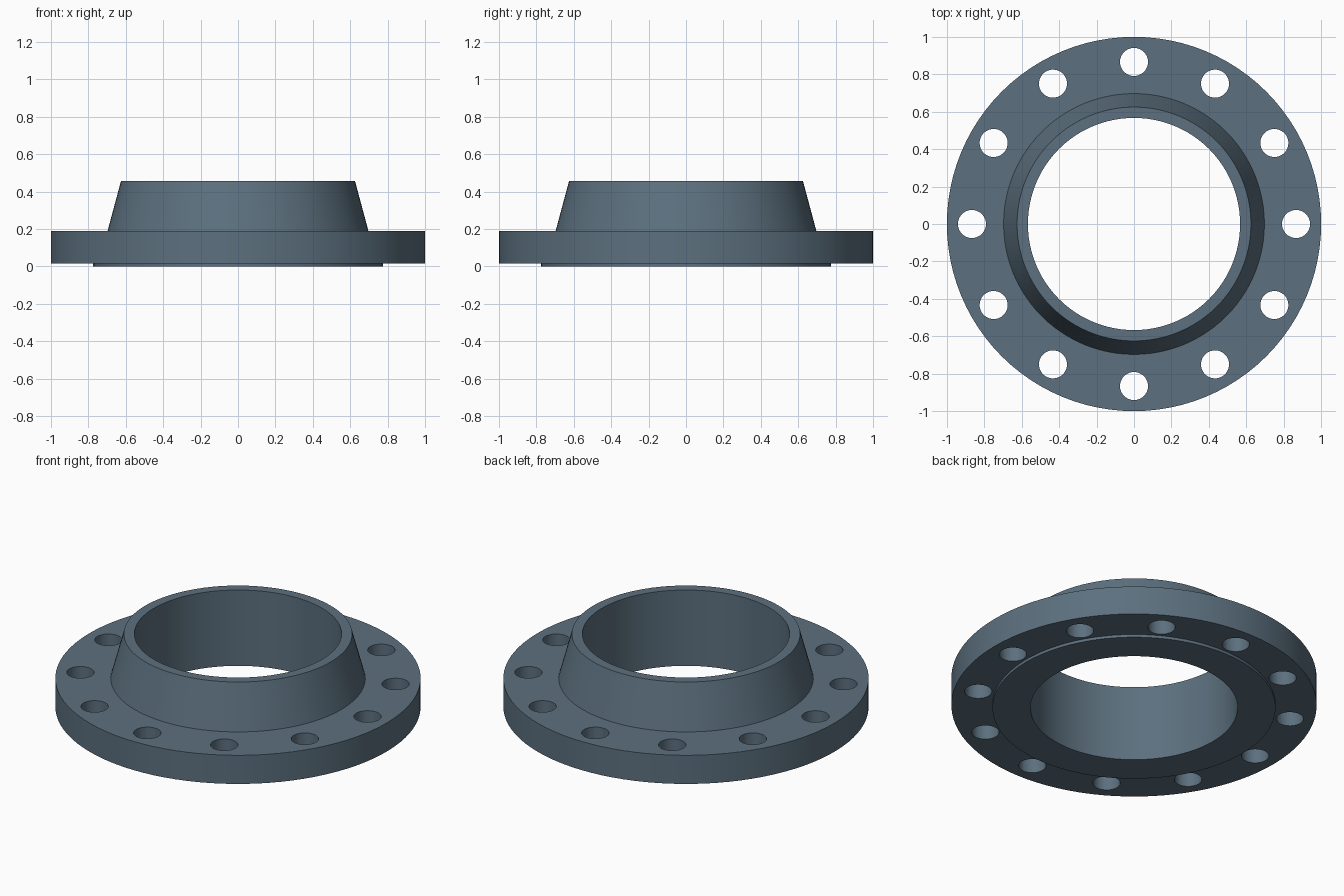
import bpy, bmesh, math
from mathutils import Matrix

if "Cube" in bpy.data.objects:
    bpy.data.objects.remove(bpy.data.objects["Cube"])

SEG = 96
HOLES = 12


def add_object(name, bm):
    bmesh.ops.recalc_face_normals(bm, faces=bm.faces)
    mesh = bpy.data.meshes.new(name)
    bm.to_mesh(mesh)
    bm.free()
    obj = bpy.data.objects.new(name, mesh)
    bpy.context.collection.objects.link(obj)
    return obj


def lathe(name, profile):
    """Revolve a closed (radius, z) profile about the z axis."""
    bm = bmesh.new()
    rings = []
    for i in range(SEG):
        a = 2 * math.pi * i / SEG
        rings.append([bm.verts.new((r * math.cos(a), r * math.sin(a), z)) for r, z in profile])
    n = len(profile)
    for i in range(SEG):
        a, b = rings[i], rings[(i + 1) % SEG]
        for j in range(n):
            k = (j + 1) % n
            bm.faces.new((a[j], b[j], b[k], a[k]))
    return add_object(name, bm)


# Flange body: raised face, bolting disc, tapered neck and through bore
flange = lathe("weld_neck_flange", [
    (0.567, 0.0), (0.775, 0.0), (0.775, 0.017), (1.0, 0.017),
    (1.0, 0.19), (0.697, 0.19), (0.625, 0.458), (0.567, 0.458)])

# Ring of bolt hole cutters
bm = bmesh.new()
for i in range(HOLES):
    place = Matrix.Rotation(2 * math.pi * i / HOLES, 4, 'Z') @ Matrix.Translation((0.866, 0, 0.1))
    bmesh.ops.create_cone(bm, cap_ends=True, segments=32, radius1=0.075,
                          radius2=0.075, depth=0.4, matrix=place)
cutter = add_object("bolt_hole_cutter", bm)
cutter.hide_render = True

# Drill the bolt holes
bpy.context.view_layer.objects.active = flange
flange.select_set(True)
drill = flange.modifiers.new("bolt_holes", 'BOOLEAN')
drill.operation = 'DIFFERENCE'
drill.solver = 'EXACT'
drill.object = cutter
bpy.ops.object.modifier_apply(modifier=drill.name)
bpy.data.objects.remove(cutter, do_unlink=True)

# Smooth round walls with crisp machined edges
bpy.ops.object.shade_smooth_by_angle(angle=math.radians(12))

# Slate blue-grey steel
steel = bpy.data.materials.new("slate_steel")
steel.diffuse_color = (0.107, 0.162, 0.21, 1)
steel.use_nodes = True
steel.node_tree.nodes["Principled BSDF"].inputs["Base Color"].default_value = steel.diffuse_color
flange.data.materials.clear()
flange.data.materials.append(steel)
